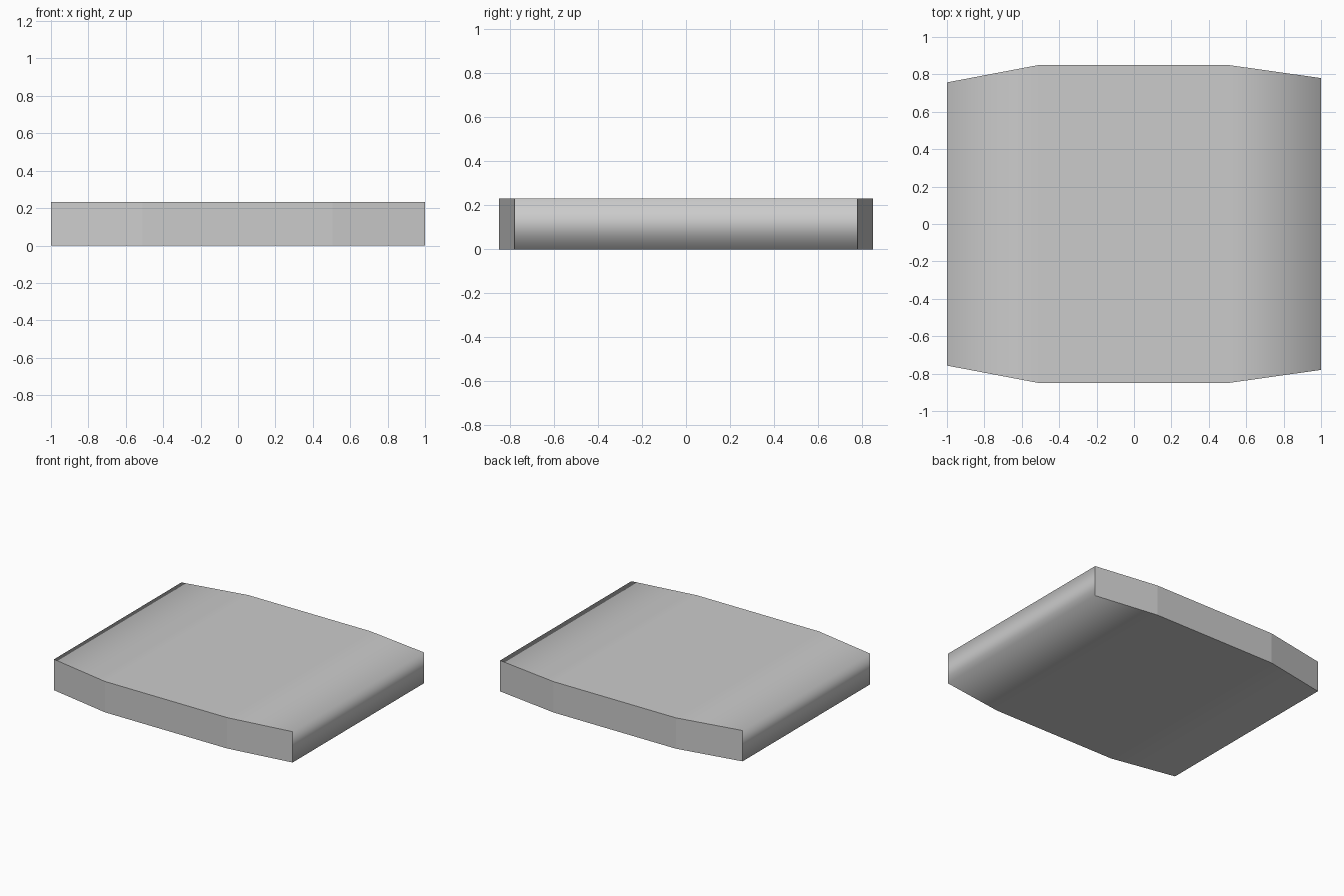
import bpy, bmesh

if "Cube" in bpy.data.objects:
    bpy.data.objects.remove(bpy.data.objects["Cube"])

# Stations along x with half-width in y
stations = [(-1.0, 0.757), (-0.51, 0.85), (0.505, 0.85), (1.0, 0.78)]
height = 0.232

bm = bmesh.new()
rings = []
for x, w in stations:
    rings.append([bm.verts.new(p) for p in
                  ((x, -w, 0), (x, w, 0), (x, w, height), (x, -w, height))])

# Slab: strips between stations, then the two end faces
for a, b in zip(rings, rings[1:]):
    for i in range(4):
        j = (i + 1) % 4
        bm.faces.new((a[i], b[i], b[j], a[j]))
bm.faces.new(rings[0])
bm.faces.new(rings[-1][::-1])
bmesh.ops.recalc_face_normals(bm, faces=bm.faces)

# Top, bottom and ends shade as one smooth band; the front and back are crisp
for f in bm.faces:
    f.smooth = abs(f.normal.y) < 0.5
for e in bm.edges:
    if any(abs(f.normal.y) > 0.5 for f in e.link_faces):
        e.smooth = False

mesh = bpy.data.meshes.new("slab")
bm.to_mesh(mesh)
bm.free()
bpy.context.collection.objects.link(bpy.data.objects.new("slab", mesh))
